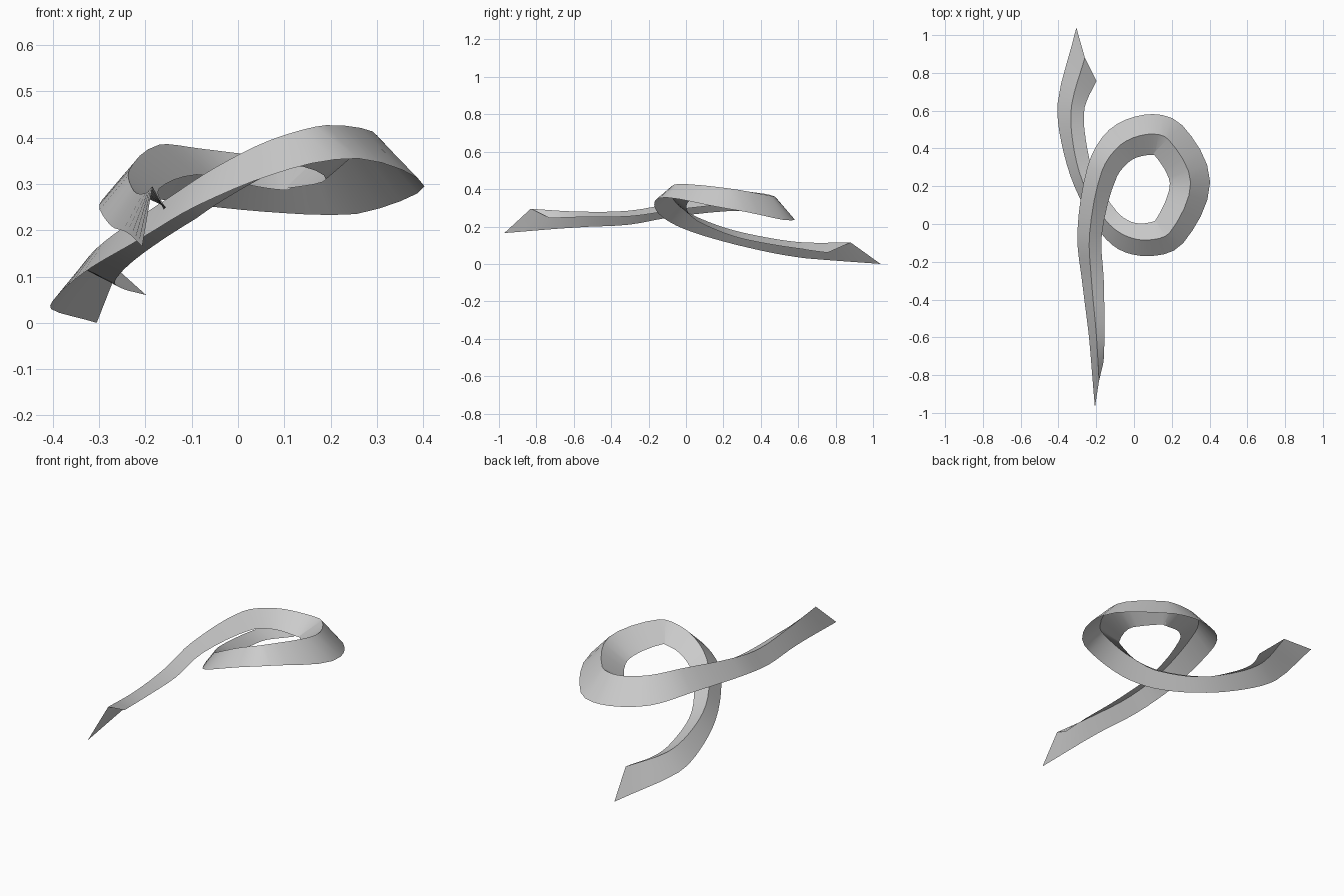
import bpy
import bmesh
from math import radians
from mathutils import Vector

cube = bpy.data.objects.get("Cube")
if cube:
    bpy.data.objects.remove(cube, do_unlink=True)


def flat_material(name, colour):
    material = bpy.data.materials.new(name)
    material.use_nodes = True
    material.diffuse_color = colour
    material.node_tree.nodes["Principled BSDF"].inputs["Base Color"].default_value = colour
    return material


# Ridge stations from the back end to the front end:
# x, y, z, then outer flange reach and drop, inner flange reach and drop
STATIONS = [
    (-.26, .88, .115, .09, .115, .095, .055),
    (-.33, .63, .115, .075, .085, .07, .035),
    (-.325, .44, .14, .06, .075, .07, .035),
    (-.27, .22, .19, .05, .07, .07, .04),
    (-.15, .02, .27, .06, .08, .075, .045),
    (-.05, -.06, .335, .08, .08, .08, .06),
    (.07, -.085, .395, .085, .075, .09, .075),
    (.19, -.045, .427, .09, .072, .1, .085),
    (.3, .22, .405, .103, .11, .11, .095),
    (.18, .45, .365, .105, .13, .11, .075),
    (.07, .475, .36, .105, .12, .11, .072),
    (-.07, .42, .375, .1, .115, .1, .07),
    (-.17, .28, .385, .08, .1, .085, .065),
    (-.235, -.05, .33, .065, .075, .065, .04),
    (-.225, -.3, .285, .05, .075, .065, .03),
    (-.2, -.58, .28, .04, .085, .045, .03),
    (-.185, -.83, .295, .03, .13, .03, .05),
]
STEPS = 4            # rows between two stations
OUTER_SLANT = .14    # how far the outer corner runs past each cut end
INNER_SLANT = .1     # how far the inner corner stops short of it


def smooth_stations(stations, steps):
    """Hermite curve through all station values, spaced by distance."""
    points = [Vector(s) for s in stations]
    last = len(points) - 1
    knots = [0.0]
    for a, b in zip(points, points[1:]):
        knots.append(knots[-1] + (b.xyz - a.xyz).length)

    def slope(i):
        lo, hi = max(i - 1, 0), min(i + 1, last)
        return (points[hi] - points[lo]) / (knots[hi] - knots[lo])

    rows = []
    for i in range(last):
        gap = knots[i + 1] - knots[i]
        for k in range(steps):
            t = k / steps
            s = 1 - t
            rows.append(points[i] * (s * s * (1 + 2 * t))
                        + points[i + 1] * (t * t * (1 + 2 * s))
                        + slope(i) * (gap * t * s * s)
                        - slope(i + 1) * (gap * s * t * t))
    return rows + [points[last]]


def build_ribbon(name, material):
    rows = smooth_stations(STATIONS, STEPS)
    last = len(rows) - 1
    up = Vector((0, 0, 1))
    bm = bmesh.new()
    rails = []
    for i, row in enumerate(rows):
        ridge = row.xyz
        ahead = rows[min(i + 1, last)].xyz - rows[max(i - 1, 0)].xyz
        ahead.z = 0
        ahead.normalize()
        side = ahead.cross(up)
        outer_reach, outer_drop, inner_reach, inner_drop = row[3:]
        # Slanted cut at both ends, fading out over the end segments
        start = max(0, 1 - i / STEPS)
        finish = max(0, 1 - (last - i) / STEPS)
        slant = ahead * (finish - start)
        outer = ridge + side * outer_reach - up * outer_drop + slant * OUTER_SLANT
        inner = ridge - side * inner_reach - up * inner_drop - slant * INNER_SLANT
        rails.append([bm.verts.new(p) for p in (inner, ridge, outer)])

    # Two flanges meeting at the ridge
    for here, there in zip(rails, rails[1:]):
        for j in range(2):
            bm.faces.new((here[j], here[j + 1], there[j + 1], there[j]))

    mesh = bpy.data.meshes.new(name)
    bm.to_mesh(mesh)
    bm.free()
    mesh.materials.append(material)
    ribbon = bpy.data.objects.new(name, mesh)
    bpy.context.collection.objects.link(ribbon)
    return ribbon


ribbon = build_ribbon("looped_ribbon", flat_material("light_grey", (.6, .6, .6, 1)))

# Smooth flanges with a crisp ridge
bpy.ops.object.select_all(action='DESELECT')
ribbon.select_set(True)
bpy.context.view_layer.objects.active = ribbon
bpy.ops.object.shade_smooth_by_angle(angle=radians(30))
